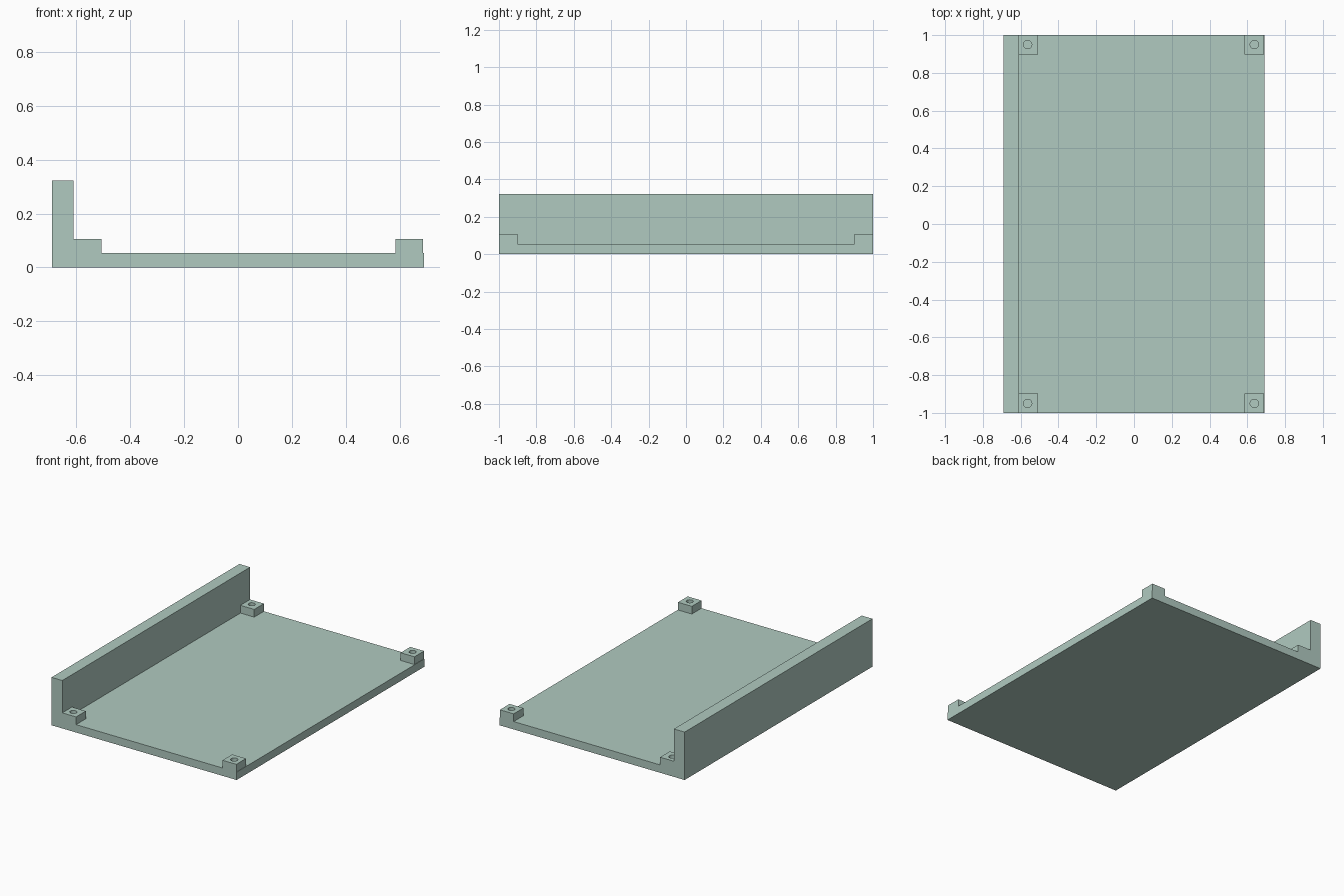
import bpy
import bmesh
from mathutils import Matrix, Vector

default_cube = bpy.data.objects.get("Cube")
if default_cube:
    bpy.data.objects.remove(default_cube, do_unlink=True)

# Overall sizes
HALF_X, HALF_Y = 0.69, 1.0
FLOOR_TOP, WALL_TOP, POST_TOP = 0.053, 0.323, 0.105
WALL_INNER = -0.61
POST = 0.103
HOLE_RADIUS = 0.022

sage = bpy.data.materials.new("sage_green")
sage.use_nodes = True
COLOUR = (0.434, 0.591, 0.527, 1)
sage.diffuse_color = COLOUR
sage.node_tree.nodes["Principled BSDF"].inputs["Base Color"].default_value = COLOUR


def add_object(name, bm):
    bmesh.ops.recalc_face_normals(bm, faces=bm.faces)
    mesh = bpy.data.meshes.new(name)
    bm.to_mesh(mesh)
    bm.free()
    mesh.materials.append(sage)
    obj = bpy.data.objects.new(name, mesh)
    bpy.context.collection.objects.link(obj)
    return obj


# Floor and side wall: one L-shaped profile extruded along y
bm = bmesh.new()
profile = [(-HALF_X, 0), (HALF_X, 0), (HALF_X, FLOOR_TOP),
           (WALL_INNER, FLOOR_TOP), (WALL_INNER, WALL_TOP), (-HALF_X, WALL_TOP)]
face = bm.faces.new([bm.verts.new((x, -HALF_Y, z)) for x, z in profile])
extruded = bmesh.ops.extrude_face_region(bm, geom=[face])["geom"]
bmesh.ops.translate(bm, vec=(0, 2 * HALF_Y, 0),
                    verts=[v for v in extruded if isinstance(v, bmesh.types.BMVert)])
add_object("floor_and_side_wall", bm)


# Corner post with a round screw hole
def add_post(name, x, y, hole_x, hole_y):
    height = POST_TOP - FLOOR_TOP
    centre = Vector((x, y, FLOOR_TOP + height / 2))
    bm = bmesh.new()
    bmesh.ops.create_cube(bm, size=1, matrix=Matrix.Translation(centre)
                          @ Matrix.Diagonal((POST, POST, height, 1)))
    post = add_object(name, bm)

    bm = bmesh.new()
    bmesh.ops.create_cone(bm, cap_ends=True, segments=32, radius1=HOLE_RADIUS,
                          radius2=HOLE_RADIUS, depth=height * 2,
                          matrix=Matrix.Translation((hole_x, hole_y, centre.z)))
    cutter = add_object("hole_cutter", bm)
    cutter.hide_render = True

    cut = post.modifiers.new("screw_hole", "BOOLEAN")
    cut.operation = "DIFFERENCE"
    cut.solver = "EXACT"
    cut.object = cutter
    bpy.context.view_layer.objects.active = post
    bpy.ops.object.modifier_apply(modifier=cut.name)
    bpy.data.objects.remove(cutter, do_unlink=True)

    bpy.ops.object.select_all(action="DESELECT")
    post.select_set(True)
    bpy.ops.object.shade_smooth_by_angle()


for end, sign in (("front", -1), ("back", 1)):
    y = sign * (HALF_Y - POST / 2)
    add_post(f"{end}_right_post", WALL_INNER + POST / 2, y, -0.563, sign * 0.95)
    add_post(f"{end}_left_post", 0.636, y, 0.637, sign * 0.95)
